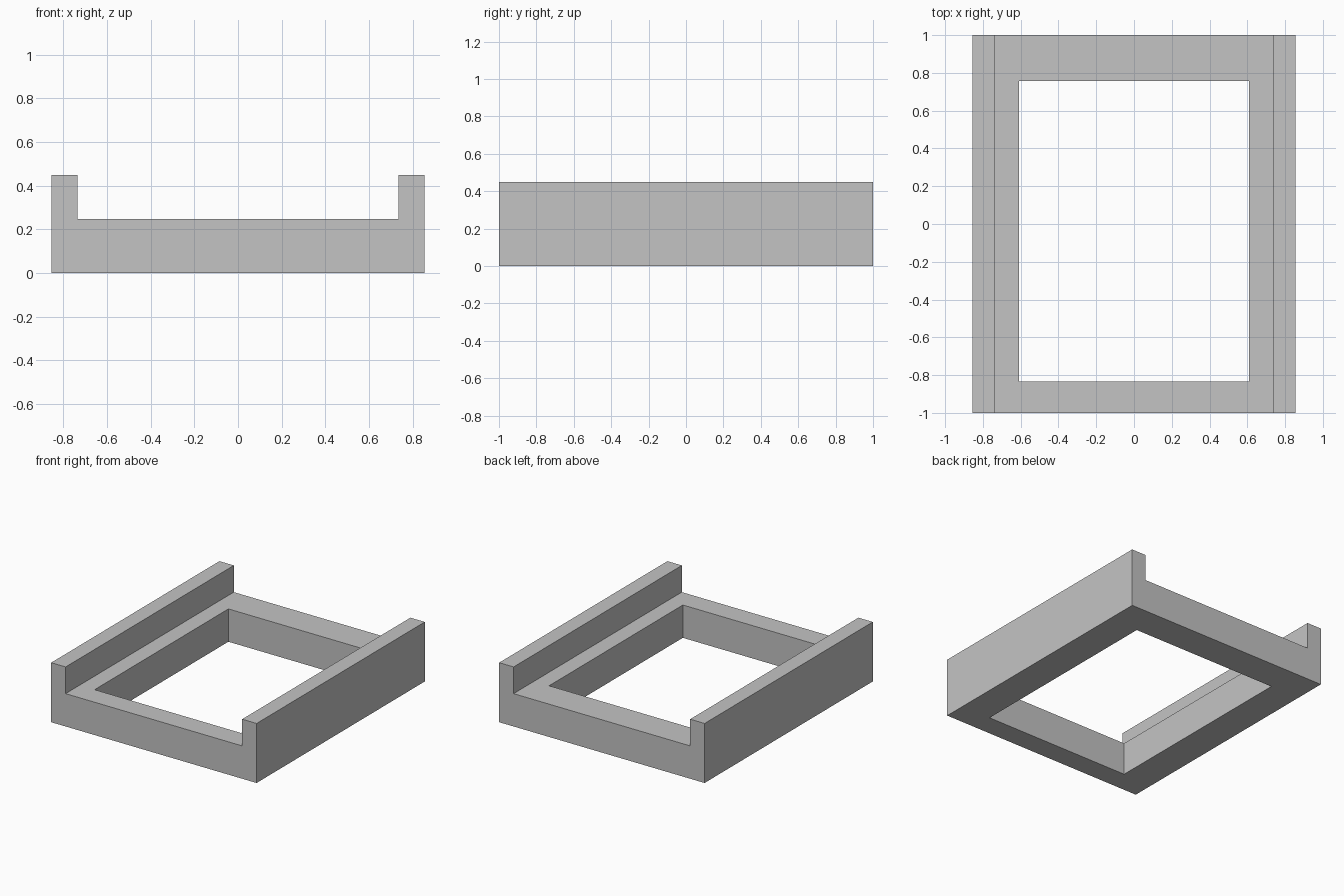
import bpy
import bmesh
from mathutils import Matrix

cube = bpy.data.objects.get("Cube")
if cube:
    bpy.data.objects.remove(cube, do_unlink=True)

HALF_X, HALF_Y = 0.855, 1.0
RAIL_IN, FLOOR, TOP = 0.735, 0.247, 0.448
OPEN_X, OPEN_FRONT, OPEN_BACK = 0.61, -0.834, 0.757

# Plain grey material
grey = bpy.data.materials.new("plain_grey")
grey.use_nodes = True
colour = (0.55, 0.55, 0.55, 1)
grey.diffuse_color = colour
grey.node_tree.nodes["Principled BSDF"].inputs["Base Color"].default_value = colour


def add_object(name, bm):
    bmesh.ops.recalc_face_normals(bm, faces=bm.faces)
    mesh = bpy.data.meshes.new(name)
    bm.to_mesh(mesh)
    bm.free()
    mesh.materials.append(grey)
    obj = bpy.data.objects.new(name, mesh)
    bpy.context.collection.objects.link(obj)
    return obj


# Frame with raised side rails: a U profile extruded front to back
half = [(HALF_X, 0), (HALF_X, TOP), (RAIL_IN, TOP), (RAIL_IN, FLOOR)]
profile = half + [(-x, z) for x, z in reversed(half)]
bm = bmesh.new()
face = bm.faces.new([bm.verts.new((x, -HALF_Y, z)) for x, z in profile])
swept = bmesh.ops.extrude_face_region(bm, geom=[face])["geom"]
moved = [v for v in swept if isinstance(v, bmesh.types.BMVert)]
bmesh.ops.translate(bm, verts=moved, vec=(0, 2 * HALF_Y, 0))
frame = add_object("railed_frame", bm)

# Rectangular opening, with a wider border at the back
bm = bmesh.new()
bmesh.ops.create_cube(bm, size=1, matrix=(
    Matrix.Translation((0, (OPEN_FRONT + OPEN_BACK) / 2, 0))
    @ Matrix.Diagonal((2 * OPEN_X, OPEN_BACK - OPEN_FRONT, 2, 1))))
cutter = add_object("opening_cutter", bm)
cutter.hide_render = True
cutter.hide_viewport = True
cutter.display_type = 'WIRE'

cut = frame.modifiers.new("opening", 'BOOLEAN')
cut.operation = 'DIFFERENCE'
cut.solver = 'EXACT'
cut.object = cutter
